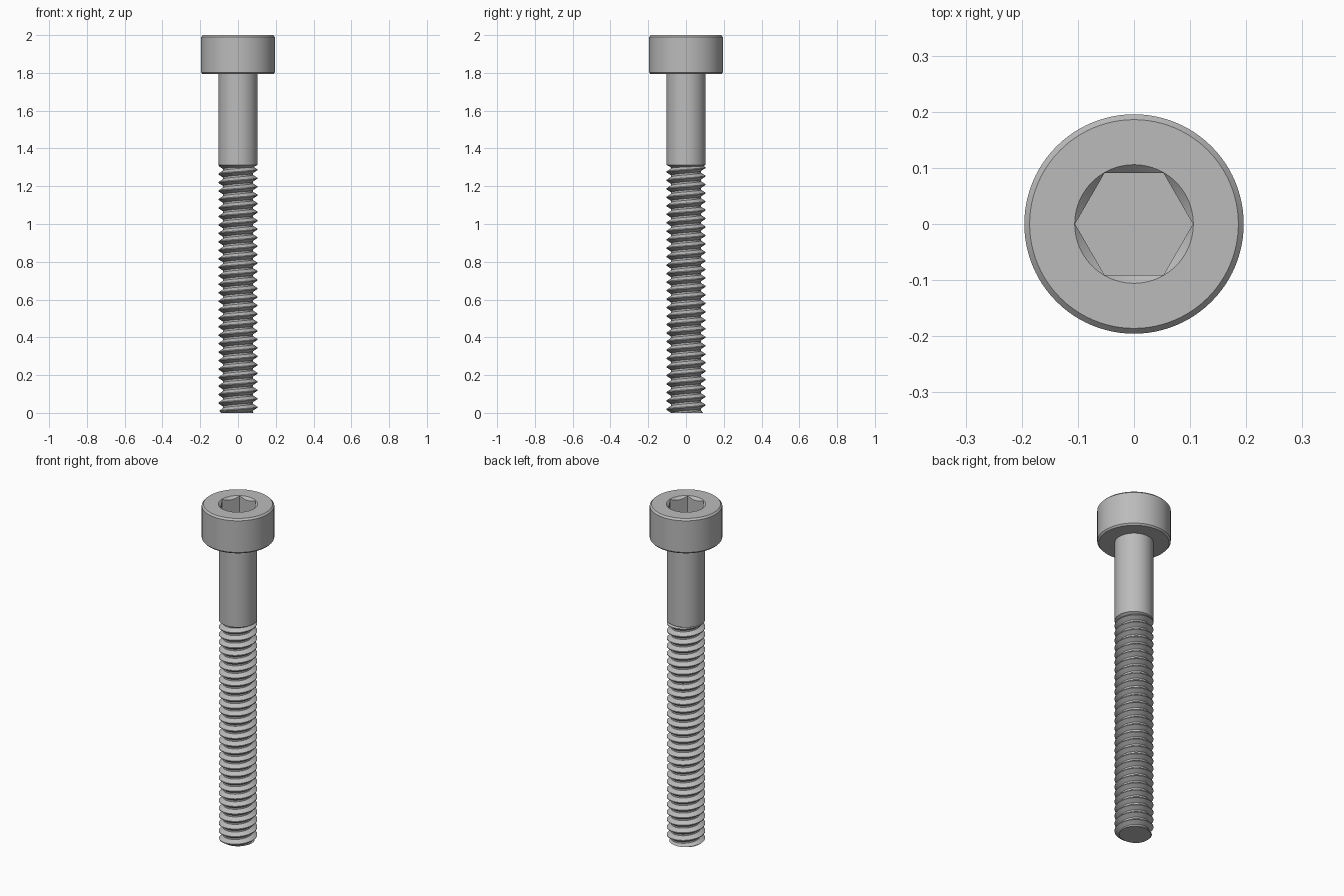
import bpy, bmesh
from math import pi, cos, sin, radians
from mathutils import Vector, Matrix

if "Cube" in bpy.data.objects:
    bpy.data.objects.remove(bpy.data.objects["Cube"])

SEGMENTS = 96
SHANK_R, ROOT_R = 0.103, 0.079
PITCH = 0.0449
HEAD_Z, THREAD_TOP = 1.793, 1.313

steel = bpy.data.materials.new("grey steel")
steel.use_nodes = True
steel.diffuse_color = (0.5, 0.5, 0.5, 1)
steel.node_tree.nodes["Principled BSDF"].inputs["Base Color"].default_value = (0.5, 0.5, 0.5, 1)


def make_object(name, bm):
    bmesh.ops.recalc_face_normals(bm, faces=bm.faces)
    mesh = bpy.data.meshes.new(name)
    bm.to_mesh(mesh)
    bm.free()
    mesh.materials.append(steel)
    obj = bpy.data.objects.new(name, mesh)
    bpy.context.collection.objects.link(obj)
    return obj


def select_only(obj):
    bpy.ops.object.select_all(action='DESELECT')
    obj.select_set(True)
    bpy.context.view_layer.objects.active = obj


def smooth(obj):
    select_only(obj)
    bpy.ops.object.shade_smooth_by_angle(angle=radians(25))


def lathe(name, profile):
    """Turn a closed solid from (radius, height) points, with flat end caps."""
    bm = bmesh.new()
    rings = [[bm.verts.new((r * cos(2 * pi * i / SEGMENTS), r * sin(2 * pi * i / SEGMENTS), z))
              for i in range(SEGMENTS)] for r, z in profile]
    for low, high in zip(rings, rings[1:]):
        for i in range(SEGMENTS):
            j = (i + 1) % SEGMENTS
            bm.faces.new((low[i], low[j], high[j], high[i]))
    bm.faces.new(rings[0])
    bm.faces.new(rings[-1])
    return make_object(name, bm)


def cut(target, cutter):
    cutter.hide_render = True
    mod = target.modifiers.new("cut", 'BOOLEAN')
    mod.operation = 'DIFFERENCE'
    mod.solver = 'EXACT'
    mod.object = cutter
    select_only(target)
    bpy.ops.object.modifier_apply(modifier=mod.name)
    bpy.data.objects.remove(cutter)


# Cylindrical head with chamfered rims
head = lathe("head", [(0.187, HEAD_Z), (0.1955, HEAD_Z + 0.009),
                      (0.1955, 1.99), (0.186, 2.0)])

# Hexagonal socket, corners on the x axis, with a countersunk rim
bm = bmesh.new()
bmesh.ops.create_cone(bm, cap_ends=True, segments=6, radius1=0.105, radius2=0.105, depth=0.2,
                      matrix=Matrix.Translation((0, 0, 2.0)))
turn = Vector((1, 0, 0)).angle(Vector((*max(bm.verts, key=lambda v: v.co.x).co.xy, 0)))
bmesh.ops.rotate(bm, verts=bm.verts, cent=(0, 0, 0), matrix=Matrix.Rotation(turn, 3, 'Z'))
cut(head, make_object("socket_cutter", bm))
cut(head, lathe("countersink_cutter", [(0.0857, 1.98), (0.1157, 2.01)]))
smooth(head)

# Plain shank, tapering into the thread at its lower end
shank = lathe("shank", [(ROOT_R, THREAD_TOP - 0.014), (SHANK_R, THREAD_TOP),
                        (SHANK_R, HEAD_Z + 0.01)])
smooth(shank)

# Thread: a right-handed helical ridge with flat crest and root
CREST, ROOT = 0.1, 0.2      # flat widths as shares of the pitch
knots = [-CREST / 2, CREST / 2, 0.5 - ROOT / 2, 0.5 + ROOT / 2]


def thread_radius(phase):
    away = abs((phase + 0.5) % 1 - 0.5)
    t = (away - CREST / 2) / (0.5 - ROOT / 2 - CREST / 2)
    return SHANK_R + (ROOT_R - SHANK_R) * min(max(t, 0), 1)


bm = bmesh.new()
columns = []
turns = int(THREAD_TOP / PITCH) + 3
for i in range(SEGMENTS + 1):
    angle = 2 * pi * i / SEGMENTS
    start = 0.03 + PITCH * i / SEGMENTS
    column = []
    for n in range(-3, turns):
        for k in knots:
            z = min(max(start + (n + k) * PITCH, 0), THREAD_TOP - 0.003)
            # Limit the radius at the tip for the lead-in chamfer
            r = min(thread_radius((z - start) / PITCH), 0.09 + z)
            column.append(bm.verts.new((r * cos(angle), r * sin(angle), z)))
    columns.append(column)
for a, b in zip(columns, columns[1:]):
    for k in range(len(a) - 1):
        bm.faces.new((a[k], b[k], b[k + 1], a[k + 1]))
bmesh.ops.remove_doubles(bm, verts=bm.verts, dist=0.00005)
bmesh.ops.holes_fill(bm, edges=[e for e in bm.edges if e.is_boundary], sides=0)
thread = make_object("thread", bm)
smooth(thread)
